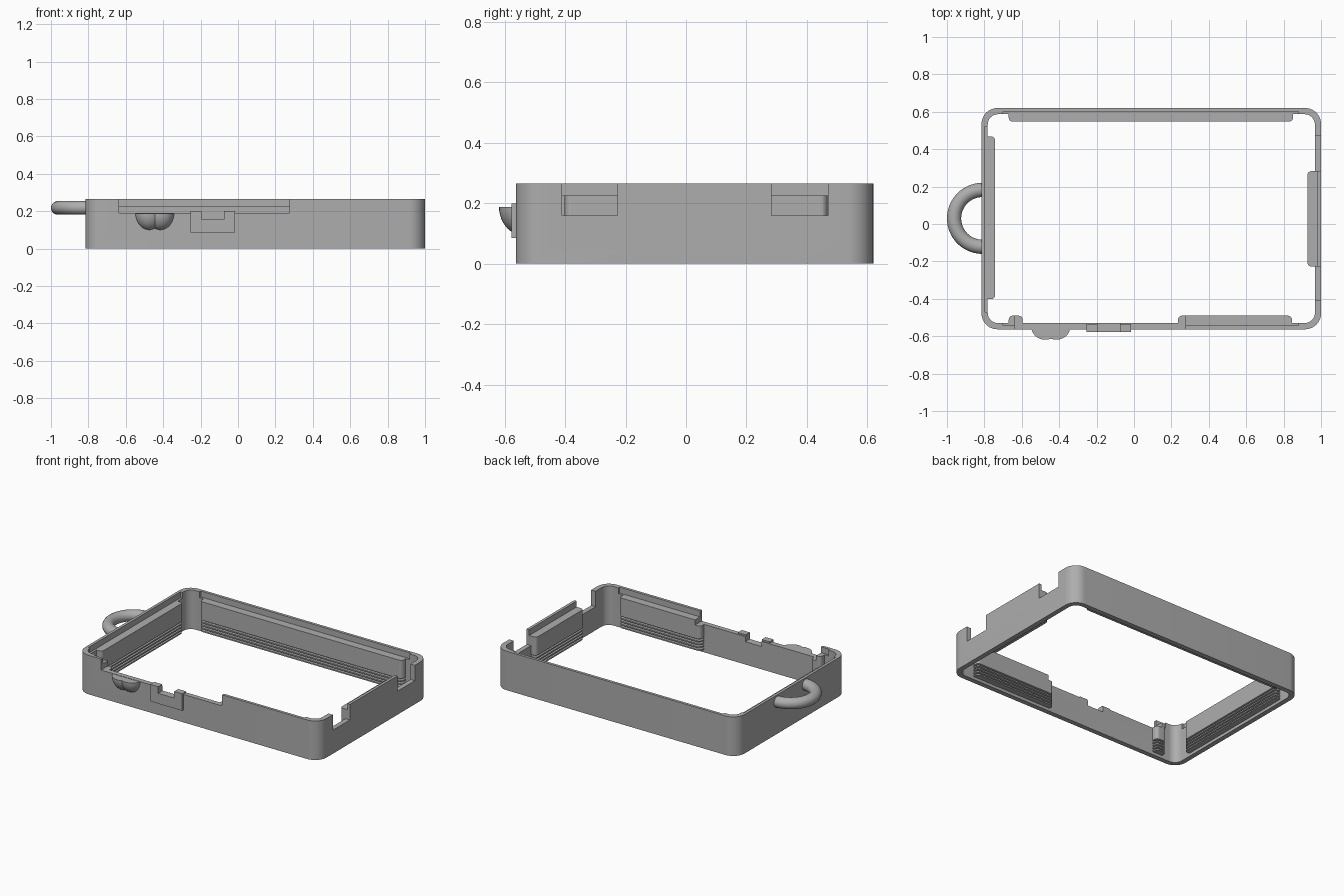
import bpy, bmesh
from math import pi, sin, cos, radians
from mathutils import Matrix, Vector

if "Cube" in bpy.data.objects:
    bpy.data.objects.remove(bpy.data.objects["Cube"])

grey = bpy.data.materials.new("plain_grey")
grey.use_nodes = True
COLOUR = (0.42, 0.42, 0.42, 1)
grey.diffuse_color = COLOUR
grey.node_tree.nodes["Principled BSDF"].inputs["Base Color"].default_value = COLOUR

# Outer box of the frame
X0, X1, Y0, Y1, TOP = -0.815, 1.0, -0.563, 0.62, 0.265
WALL = 0.033
RAIL_TOP = 0.225


def finish(name, bm):
    bmesh.ops.recalc_face_normals(bm, faces=bm.faces)
    mesh = bpy.data.meshes.new(name)
    bm.to_mesh(mesh)
    bm.free()
    ob = bpy.data.objects.new(name, mesh)
    bpy.context.collection.objects.link(ob)
    mesh.materials.append(grey)
    return ob


def loft(name, rings, closed=False):
    """Skin a stack of equal point rings, capped or joined end to end."""
    bm = bmesh.new()
    loops = [[bm.verts.new(p) for p in ring] for ring in rings]
    pairs = list(zip(loops, loops[1:]))
    if closed:
        pairs.append((loops[-1], loops[0]))
    else:
        bm.faces.new(loops[0])
        bm.faces.new(loops[-1])
    for a, b in pairs:
        for i in range(len(a)):
            j = (i + 1) % len(a)
            bm.faces.new((a[i], a[j], b[j], b[i]))
    return finish(name, bm)


def box(name, lo, hi):
    bm = bmesh.new()
    bmesh.ops.create_cube(bm, size=1)
    lo, hi = Vector(lo), Vector(hi)
    for v in bm.verts:
        v.co = (lo + hi) / 2 + v.co * (hi - lo)
    return finish(name, bm)


def activate(ob):
    bpy.ops.object.select_all(action='DESELECT')
    ob.select_set(True)
    bpy.context.view_layer.objects.active = ob


def cut(ob, lo, hi):
    cutter = box("cutter", lo, hi)
    cutter.hide_render = True
    mod = ob.modifiers.new("cut", 'BOOLEAN')
    mod.operation, mod.solver, mod.object = 'DIFFERENCE', 'EXACT', cutter
    activate(ob)
    bpy.ops.object.modifier_apply(modifier=mod.name)
    bpy.data.objects.remove(cutter)


def smooth(ob):
    activate(ob)
    bpy.ops.object.shade_smooth_by_angle(angle=radians(30))


def rounded_rect(inset, radius, z, steps=10):
    pts = []
    corners = ((X1, Y1, -1, -1), (X0, Y1, 1, -1), (X0, Y0, 1, 1), (X1, Y0, -1, 1))
    for k, (x, y, sx, sy) in enumerate(corners):
        cx, cy = x + sx * (inset + radius), y + sy * (inset + radius)
        for i in range(steps + 1):
            a = (k + i / steps) * pi / 2
            pts.append((cx + radius * cos(a), cy + radius * sin(a), z))
    return pts


# Rounded wall frame
frame = loft("wall_frame", [rounded_rect(0, 0.085, 0), rounded_rect(0, 0.085, TOP),
                            rounded_rect(WALL, 0.055, TOP), rounded_rect(WALL, 0.055, 0)], True)

# Shallow lid recesses above the rails
D = WALL - 0.014
for lo, hi in (((-0.7, Y1 - 0.1), (0.88, Y1 - D)), ((-0.7, Y0 + D), (0.88, Y0 + 0.1)),
               ((X0 + D, -0.47), (X0 + 0.1, 0.52)), ((X1 - 0.1, -0.41), (X1 - D, 0.47))):
    cut(frame, (*lo, RAIL_TOP), (*hi, 0.4))

# Long front opening and two notches in the right wall
OPENING = ((-0.635, -0.8, 0.19), (0.275, -0.4, 0.4))
cut(frame, *OPENING)
for a, b in ((-0.41, -0.227), (0.283, 0.47)):
    cut(frame, (0.8, a, 0.16), (1.2, b, 0.4))

# Slot through the latch plate and wall
SLOT = ((-0.195, -0.8, 0.155), (-0.075, -0.4, 0.4))
cut(frame, *SLOT)
latch = box("latch_plate", (-0.255, -0.578, 0.085), (-0.015, -0.535, 0.2))
cut(latch, *SLOT)


def rail_profile():
    prof = [(RAIL_TOP, 1.0), (0.1, 1.0)]
    for i in range(4):
        z = 0.1 - i * 0.02
        prof += [(z - 0.003, 0.72), (z - 0.008, 0.72), (z - 0.011, 1.0), (z - 0.02, 1.0)]
    return prof


def rail(name, length, centre, angle):
    """Ribbed rail along local x, standing out from the wall towards local +y."""
    rings, r, depth = [], 0.022, 0.04
    turn = Matrix.Translation((*centre, 0)) @ Matrix.Rotation(angle, 4, 'Z')
    for z, f in rail_profile():
        h, d = length / 2 - (1 - f) * depth, depth * f
        pts = [(-h, -0.006), (h, -0.006)]
        for k, sx in ((0, 1), (1, -1)):
            for i in range(6):
                a = (k + i / 5) * pi / 2
                pts.append((sx * (h - r) + r * cos(a), d - r + r * sin(a)))
        rings.append([turn @ Vector((x, y, z)) for x, y in pts])
    return loft(name, rings)


IN_X0, IN_X1, IN_Y0, IN_Y1 = X0 + WALL, X1 - WALL, Y0 + WALL, Y1 - WALL
rail("back_rail", 1.52, (0.09, IN_Y1), pi)
rail("left_wall_rail", 0.87, (IN_X0, 0.033), -pi / 2)
rail("right_wall_rail", 0.51, (IN_X1, 0.028), pi / 2)
for name, a, b in (("front_rail", 0.235, 0.845), ("front_rail_stub", -0.67, -0.595)):
    cut(rail(name, b - a, ((a + b) / 2, IN_Y0), 0), *OPENING)

# Half-ring hanging loop on the side
rings = []
for i in range(33):
    a = pi / 2 - 0.06 + (pi + 0.12) * i / 32
    rings.append([(-0.81 + (0.152 + 0.038 * cos(t)) * cos(a),
                   0.03 + (0.152 + 0.038 * cos(t)) * sin(a),
                   0.218 + 0.037 * sin(t)) for t in (2 * pi * k / 20 for k in range(20))])
smooth(loft("hanging_loop", rings))

# Two-lobed thumb catch, flat on top
for name, x in (("thumb_catch_lobe_a", -0.475), ("thumb_catch_lobe_b", -0.415)):
    bm = bmesh.new()
    bmesh.ops.create_uvsphere(bm, u_segments=32, v_segments=20, radius=1)
    bmesh.ops.transform(bm, verts=bm.verts, matrix=Matrix.Translation((x, -0.548, 0.19))
                        @ Matrix.Diagonal((0.075, 0.071, 0.092, 1)))
    lobe = finish(name, bm)
    cut(lobe, (-1, -1, 0.188), (0, 0, 0.4))
    cut(lobe, (-1, -0.545, 0), (0, 0, 0.4))
    smooth(lobe)

smooth(frame)
